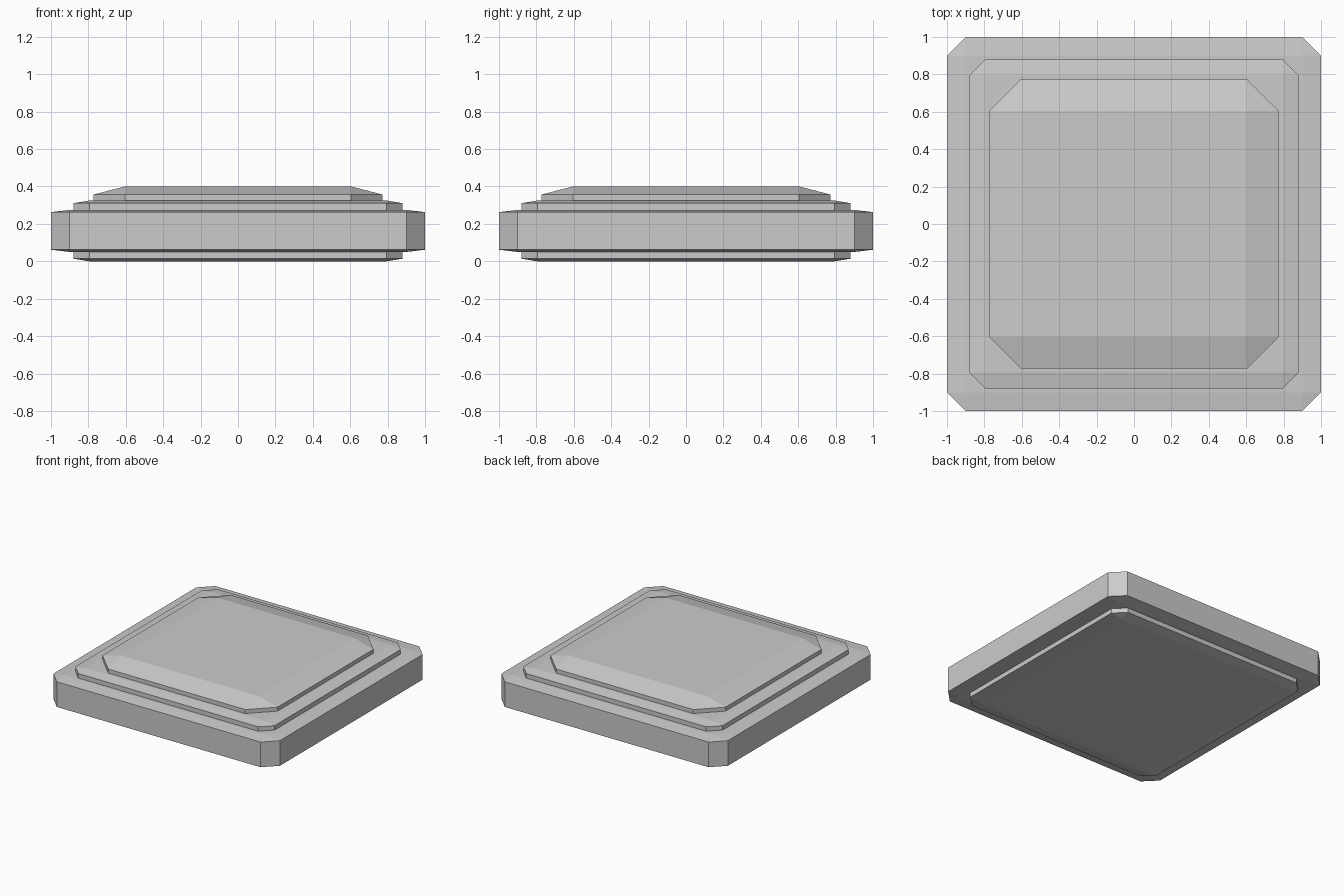
import bpy, bmesh

if "Cube" in bpy.data.objects:
    bpy.data.objects.remove(bpy.data.objects["Cube"])


def bevelled_slab(name, half, inset, z0, z1, drop):
    """Square slab with cut corners and a shallow sloping bevel above and below."""
    a, b = half, half - inset
    bm = bmesh.new()
    for sx in (-1, 1):
        for sy in (-1, 1):
            for z, zi in ((z0, z0 + drop), (z1, z1 - drop)):
                bm.verts.new((sx * b, sy * b, z))
                bm.verts.new((sx * a, sy * b, zi))
                bm.verts.new((sx * b, sy * a, zi))
    bmesh.ops.convex_hull(bm, input=bm.verts[:])
    # merge the hull triangles back into clean flat faces
    bmesh.ops.dissolve_limit(bm, angle_limit=0.01, verts=bm.verts[:], edges=bm.edges[:])
    bmesh.ops.recalc_face_normals(bm, faces=bm.faces[:])
    mesh = bpy.data.meshes.new(name)
    bm.to_mesh(mesh)
    bm.free()
    obj = bpy.data.objects.new(name, mesh)
    bpy.context.collection.objects.link(obj)
    return obj


# wide outer body
bevelled_slab("outer_body", 1.0, 0.10, 0.05, 0.275, 0.012)
# core plate showing above and below the body
bevelled_slab("core_plate", 0.88, 0.085, 0.0, 0.325, 0.014)
# raised top pad with a broad slope
bevelled_slab("top_pad", 0.773, 0.168, 0.20, 0.40, 0.043)
